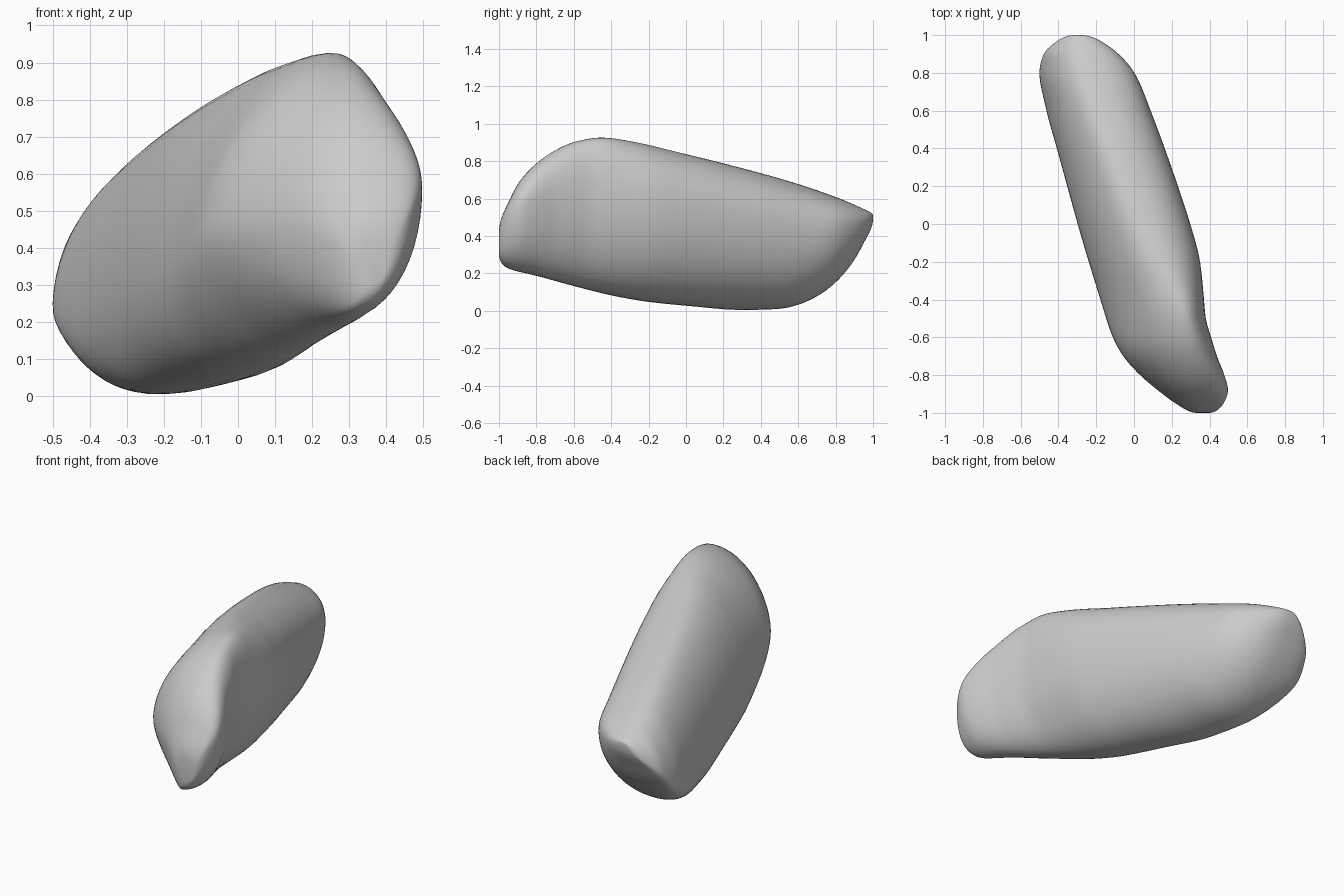
import bpy, bmesh, math

if "Cube" in bpy.data.objects:
    bpy.data.objects.remove(bpy.data.objects["Cube"])

# Outline curves along the length: (y, value)
LEFT = [(-1, .33), (-.97, .25), (-.9, .15), (-.8, .03), (-.7, -.06), (-.6, -.115), (-.4, -.18), (0, -.30),
        (.4, -.41), (.6, -.465), (.8, -.503), (.9, -.48), (.96, -.42), (1, -.32)]
RIGHT = [(-1, .40), (-.95, .475), (-.88, .50), (-.8, .48), (-.7, .44), (-.6, .41), (-.5, .38), (-.4, .372),
         (-.2, .352), (0, .30), (.2, .235), (.4, .165), (.6, .09), (.8, .005), (.9, -.08), (.96, -.16), (1, -.28)]
TOP = [(-1, .42), (-.95, .58), (-.9, .68), (-.8, .79), (-.7, .86), (-.6, .905), (-.45, .93), (-.3, .91),
       (0, .84), (.3, .765), (.6, .68), (.8, .61), (.95, .545), (1, .51)]
BOTTOM = [(-1, .30), (-.97, .235), (-.8, .185), (-.6, .13), (-.4, .08), (-.2, .045), (0, .025), (.3, .002),
          (.5, .008), (.6, .03), (.7, .075), (.8, .15), (.9, .27), (.96, .38), (1, .49)]
# Where those extremes sit on each section
TOP_X = [(-1, .36), (-.9, .33), (-.7, .29), (-.45, .25), (-.2, .13), (0, .03), (.3, -.09), (.6, -.2), (.8, -.26), (1, -.3)]
BOTTOM_X = [(-1, .36), (-.95, .30), (-.8, .25), (-.6, .15), (-.4, .06), (0, -.09), (.35, -.22), (.6, -.25), (.8, -.27), (1, -.3)]
LEFT_Z = [(-1, .36), (-.9, .46), (-.7, .45), (-.5, .37), (0, .30), (.4, .24), (.6, .21), (.8, .24), (.9, .34), (1, .5)]
RIGHT_Z = [(-1, .36), (-.9, .55), (-.7, .60), (-.4, .60), (0, .55), (.4, .47), (.7, .43), (.9, .46), (1, .5)]


def sample(curve, t):
    """Monotone cubic interpolation, with the ends spread by y = -cos(t)."""
    xs = [math.acos(-y) for y, _ in curve]
    vs = [v for _, v in curve]
    d = [(vs[i + 1] - vs[i]) / (xs[i + 1] - xs[i]) for i in range(len(xs) - 1)]

    def slope(i):
        if i == 0:
            return d[0]
        if i == len(d):
            return d[-1]
        a, b = d[i - 1], d[i]
        return 2 * a * b / (a + b) if a * b > 0 else 0
    i = 0
    while i < len(d) - 1 and t > xs[i + 1]:
        i += 1
    h = xs[i + 1] - xs[i]
    u = (t - xs[i]) / h
    return (vs[i] * (1 + 2 * u) * (1 - u) ** 2 + slope(i) * h * u * (1 - u) ** 2
            + vs[i + 1] * u * u * (3 - 2 * u) + slope(i + 1) * h * u * u * (u - 1))


def section(t, n=14):
    """Leaning rounded section made of four superellipse quarters."""
    l, r, top, bot, tx, bx, lz, rz = (sample(c, t) for c in
                                      (LEFT, RIGHT, TOP, BOTTOM, TOP_X, BOTTOM_X, LEFT_Z, RIGHT_Z))
    y = -math.cos(t)
    low_left = 1.65 if y < -.6 else 2.3 if y > -.3 else 1.65 + .65 * (y + .6) / .3
    quarters = [(tx, rz, r - tx, top - rz, 2.3), (tx, lz, l - tx, top - lz, 1.75),
                (bx, lz, l - bx, bot - lz, low_left), (bx, rz, r - bx, bot - rz, 2.05)]
    pts = []
    for q, (cx, cz, rx, rz_, p) in enumerate(quarters):
        for k in range(n):
            a = math.pi / 2 * k / n
            if q % 2:
                a = math.pi / 2 - a
            pts.append((cx + rx * max(math.cos(a), 0) ** (2 / p), y,
                        cz + rz_ * max(math.sin(a), 0) ** (2 / p)))
    return pts


# Stone body: loft the sections from front to back
bm = bmesh.new()
STEPS = 90
rings = [[bm.verts.new(p) for p in section(math.pi * i / STEPS)] for i in range(STEPS + 1)]
for a, b in zip(rings, rings[1:]):
    for k in range(len(a)):
        m = (k + 1) % len(a)
        bm.faces.new((a[k], a[m], b[m], b[k]))
for ring in (rings[0], rings[-1]):
    bm.faces.new(ring)
# Soften the loft
for _ in range(4):
    bmesh.ops.smooth_vert(bm, verts=[v for r in rings[1:-1] for v in r], factor=.5,
                          use_axis_x=True, use_axis_y=True, use_axis_z=True)
bmesh.ops.recalc_face_normals(bm, faces=bm.faces)
for f in bm.faces:
    f.smooth = True
mesh = bpy.data.meshes.new("stone")
bm.to_mesh(mesh)
bm.free()
stone = bpy.data.objects.new("stone", mesh)
bpy.context.collection.objects.link(stone)
